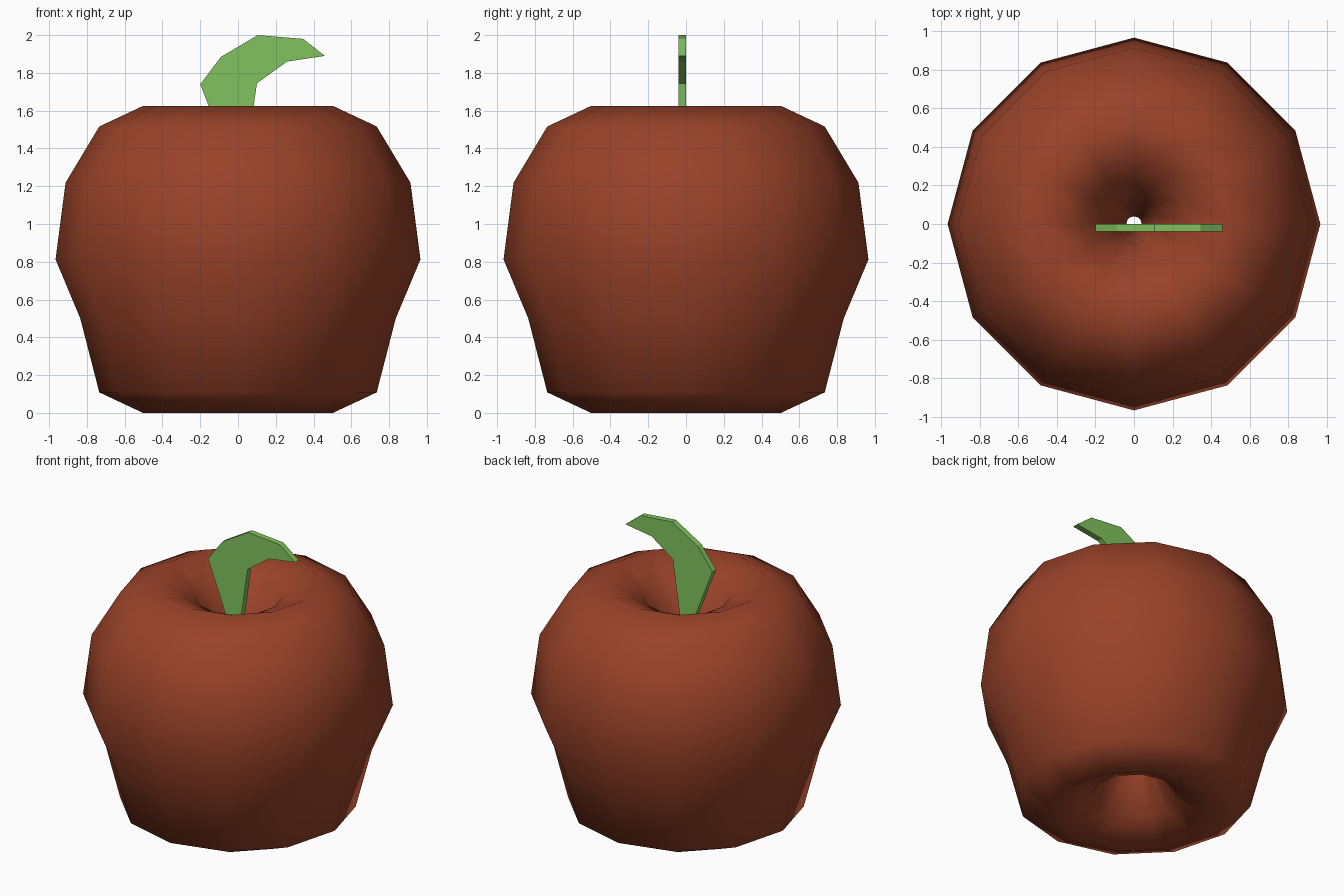
import bpy, bmesh, math

if "Cube" in bpy.data.objects:
    bpy.data.objects.remove(bpy.data.objects["Cube"])

HALF_H = 0.8125   # half height of the fruit body
MINOR = 0.463     # tube radius of the base torus
MAJOR = 0.503


def paint(obj, name, color):
    mat = bpy.data.materials.new(name)
    mat.diffuse_color = (*color, 1)
    mat.use_nodes = True
    mat.node_tree.nodes["Principled BSDF"].inputs["Base Color"].default_value = mat.diffuse_color
    obj.data.materials.append(mat)


# Fruit body: 12 x 12 torus stretched upwards, dimpled at top and bottom
bpy.ops.mesh.primitive_torus_add(major_segments=12, minor_segments=12,
                                 major_radius=MAJOR, minor_radius=MINOR)
fruit = bpy.context.object
fruit.name = fruit.data.name = "fruit_body"
for v in fruit.data.vertices:
    v.co.z = v.co.z * HALF_H / MINOR + HALF_H
    r = math.hypot(v.co.x, v.co.y)
    # Pinch the lower outer ring to taper the body towards its base
    if r > 0.85 and v.co.z < 0.6:
        v.co.x *= 0.835 / r
        v.co.y *= 0.835 / r
        v.co.z = 0.5
    # Shoulder ring slightly fuller
    elif 0.85 < r < 0.94 and v.co.z > 1.0:
        v.co.x *= 0.913 / r
        v.co.y *= 0.913 / r
bpy.ops.object.shade_smooth()
paint(fruit, "fruit_red", (0.32, 0.055, 0.022))

# Stem: flat curved outline extruded to a thin slab
outline = [(-0.01, 1.25), (0.03, 1.25), (0.10, 1.745), (0.26, 1.86),
           (0.46, 1.89), (0.345, 1.98), (0.105, 2.0), (-0.09, 1.885),
           (-0.2, 1.74)]
bm = bmesh.new()
face = bm.faces.new([bm.verts.new((x, -0.04, z)) for x, z in outline])
ext = bmesh.ops.extrude_face_region(bm, geom=[face])
for v in ext["geom"]:
    if isinstance(v, bmesh.types.BMVert):
        v.co.y = 0.0
bmesh.ops.recalc_face_normals(bm, faces=bm.faces)
mesh = bpy.data.meshes.new("stem")
bm.to_mesh(mesh)
bm.free()
stem = bpy.data.objects.new("stem", mesh)
bpy.context.collection.objects.link(stem)
paint(stem, "stem_green", (0.22, 0.55, 0.11))
